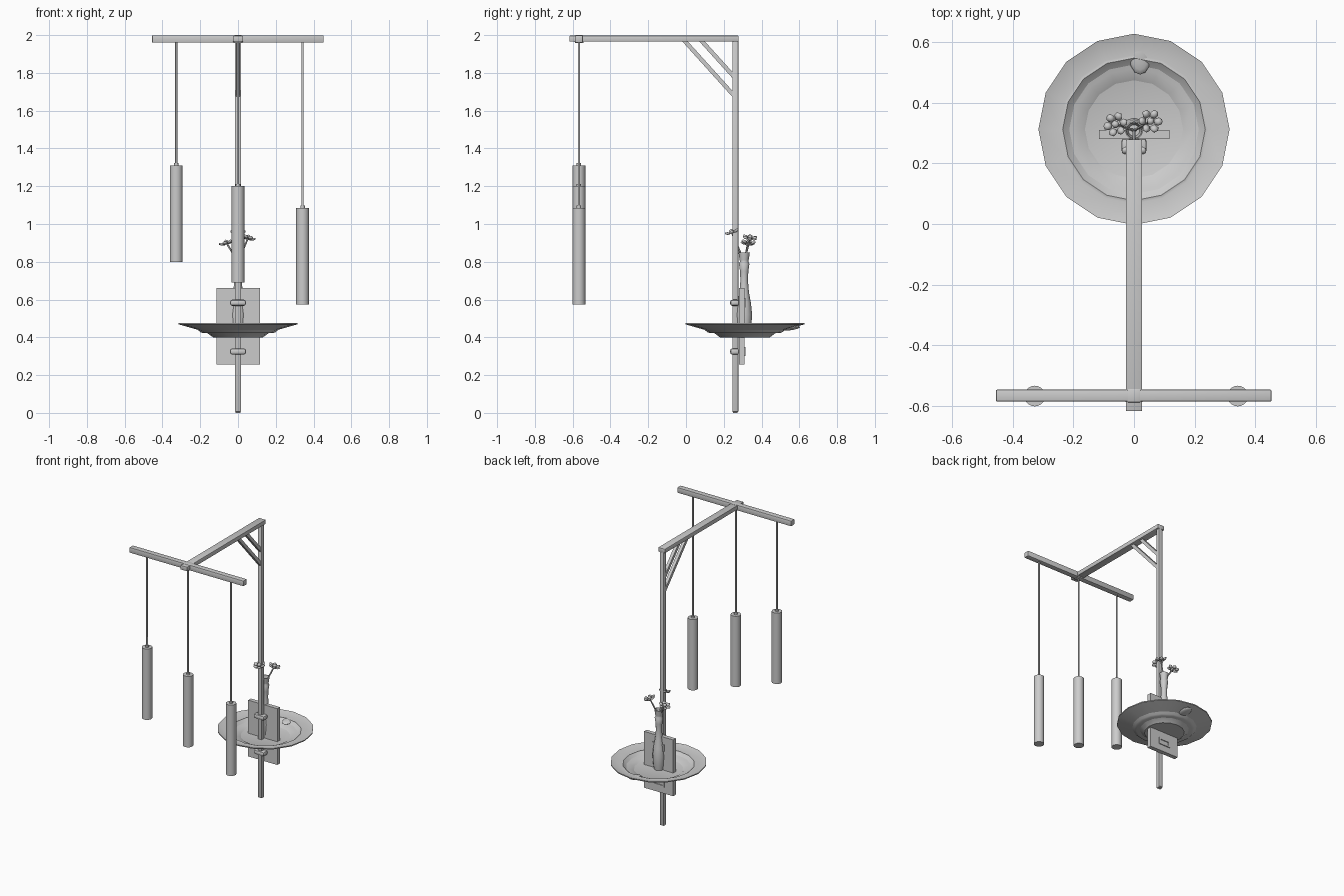
import bpy, bmesh, math
from mathutils import Vector, Matrix

cube = bpy.data.objects.get("Cube")
if cube:
    bpy.data.objects.remove(cube, do_unlink=True)

grey = bpy.data.materials.new("pale_grey")
grey.use_nodes = True
grey.diffuse_color = (0.6, 0.6, 0.6, 1)
grey.node_tree.nodes["Principled BSDF"].inputs["Base Color"].default_value = grey.diffuse_color


def finish(name, bm, angle=40):
    """Turn a bmesh into a named, shaded object."""
    bmesh.ops.recalc_face_normals(bm, faces=bm.faces)
    mesh = bpy.data.meshes.new(name)
    bm.to_mesh(mesh)
    bm.free()
    mesh.materials.append(grey)
    obj = bpy.data.objects.new(name, mesh)
    bpy.context.collection.objects.link(obj)
    bpy.ops.object.select_all(action='DESELECT')
    obj.select_set(True)
    bpy.context.view_layer.objects.active = obj
    bpy.ops.object.shade_smooth_by_angle(angle=math.radians(angle))
    return obj


def box(name, low, high, bevel=0):
    low, high = Vector(low), Vector(high)
    bm = bmesh.new()
    bmesh.ops.create_cube(bm, size=1, matrix=Matrix.Translation((low + high) / 2)
                          @ Matrix.Diagonal((high - low).to_4d()))
    if bevel:
        bmesh.ops.bevel(bm, geom=bm.edges[:], offset=bevel, segments=2, affect='EDGES', profile=0.5)
    return finish(name, bm)


def lathe(name, profile, centre, sides=16, angle=40):
    """Spin (radius, height) points about a vertical axis."""
    bm = bmesh.new()
    verts = [bm.verts.new((0, r, z)) for r, z in profile]
    edges = [bm.edges.new(pair) for pair in zip(verts, verts[1:])]
    bmesh.ops.spin(bm, geom=verts + edges, axis=(0, 0, 1), cent=(0, 0, 0),
                   angle=math.tau, steps=sides, use_duplicate=False)
    bmesh.ops.remove_doubles(bm, verts=bm.verts, dist=0.0002)
    bmesh.ops.translate(bm, verts=bm.verts, vec=(*centre, 0))
    return finish(name, bm, angle)


def rod(name, start, end, radius, sides=8):
    """Straight round bar between two points."""
    start, end = Vector(start), Vector(end)
    line = end - start
    bm = bmesh.new()
    bmesh.ops.create_cone(bm, cap_ends=True, segments=sides, radius1=radius, radius2=radius,
                          depth=line.length,
                          matrix=Matrix.Translation((start + end) / 2)
                          @ line.to_track_quat('Z', 'Y').to_matrix().to_4x4())
    return finish(name, bm, 50)


# Post, arm and crossbar
box("post", (-0.016, 0.245, 0.005), (0.016, 0.277, 1.97), 0.004)
box("arm", (-0.027, -0.617, 1.966), (0.027, 0.279, 1.997), 0.004)
box("crossbar", (-0.455, -0.585, 1.96), (0.453, -0.546, 1.999), 0.004)
box("crossbar_binding", (-0.024, -0.589, 1.957), (0.024, -0.542, 2.0), 0.006)
box("post_foot", (-0.014, 0.25, 0), (0.014, 0.273, 0.01))

# Diagonal braces under the arm
for name, y, z in (("long_brace", -0.01, 1.682), ("short_brace", 0.08, 1.782)):
    start, end = Vector((0, y, 1.972)), Vector((0, 0.252, z))
    line = end - start
    bm = bmesh.new()
    bmesh.ops.create_cube(bm, size=1, matrix=Matrix.Translation((start + end) / 2)
                          @ line.to_track_quat('Z', 'X').to_matrix().to_4x4()
                          @ Matrix.Diagonal((0.022, 0.022, line.length, 1)))
    finish(name, bm)

# Three hanging tubes on cords
for side, x, top in (("right", -0.327, 1.31), ("middle", 0, 1.2), ("left", 0.342, 1.085)):
    rod(side + "_cord", (x, -0.567, top - 0.02), (x, -0.567, 1.965), 0.006)
    rod(side + "_tube", (x, -0.567, top - 0.51), (x, -0.567, top), 0.034, 20)
    rod(side + "_knot", (x, -0.567, top), (x, -0.567, top + 0.012), 0.012)

# Backboard with clamps and rear slots
box("backboard", (-0.115, 0.28, 0.255), (0.117, 0.31, 0.66))
for name, z in (("lower", 0.325), ("upper", 0.583)):
    box(name + "_clamp", (-0.042, 0.234, z - 0.016), (0.042, 0.282, z + 0.016), 0.011)
    for s in (-1, 1):
        box(f"{name}_slot_rail_{s}", (-0.045, 0.308, z + s * 0.018 - 0.006),
            (0.045, 0.316, z + s * 0.018 + 0.006))
        box(f"{name}_slot_end_{s}", (s * 0.039 - 0.006, 0.308, z - 0.02),
            (s * 0.039 + 0.006, 0.316, z + 0.02))

# Faceted dish with a stepped rim
lathe("dish", [(0, 0.4), (0.132, 0.4), (0.17, 0.428), (0.2, 0.436), (0.315, 0.469),
               (0.315, 0.476), (0.245, 0.456), (0.235, 0.459), (0.2, 0.428),
               (0.185, 0.422), (0, 0.422)], (0, 0.312), 16, 35)

# Leaf-shaped lug under the rear of the rim
bm = bmesh.new()
bmesh.ops.create_uvsphere(bm, u_segments=12, v_segments=8, radius=1,
                          matrix=Matrix.Translation((0.02, 0.548, 0.448))
                          @ Matrix.Rotation(0.12, 4, 'X') @ Matrix.Diagonal((0.035, 0.056, 0.011, 1)))
finish("dish_lug", bm)

# Vase with a separate flared collar
lathe("vase", [(0, 0.42), (0.032, 0.42), (0.038, 0.46), (0.042, 0.52), (0.036, 0.58),
               (0.025, 0.64), (0.02, 0.7), (0.022, 0.75), (0.028, 0.79), (0.022, 0.8),
               (0.024, 0.81), (0.03, 0.85), (0.026, 0.85), (0.019, 0.8), (0, 0.8)],
      (0, 0.308), 12, 45)

# Flowers: a bud ringed by round petals, each on a stem
for name, head in (("right", (-0.06, 0.328, 0.898)), ("left", (0.053, 0.338, 0.925)),
                   ("front", (0, 0.243, 0.955))):
    head = Vector(head)
    root = Vector((0, 0.308, 0.8))
    rod(name + "_stem", root, head, 0.005, 6)
    lean = Vector((head.x - root.x, head.y - root.y, 0.2)).to_track_quat('Z', 'Y').to_matrix().to_4x4()
    bm = bmesh.new()
    base = Matrix.Translation(head) @ lean
    bmesh.ops.create_icosphere(bm, subdivisions=1, radius=0.014,
                               matrix=base @ Matrix.Translation((0, 0, 0.006)))
    for i in range(6):
        petal = (base @ Matrix.Rotation(i * math.tau / 6, 4, 'Z') @ Matrix.Translation((0.027, 0, 0.002))
                 @ Matrix.Rotation(-0.4, 4, 'Y') @ Matrix.Diagonal((1.1, 1, 0.5, 1)))
        bmesh.ops.create_icosphere(bm, subdivisions=1, radius=0.015, matrix=petal)
    finish(name + "_flower", bm, 60)
